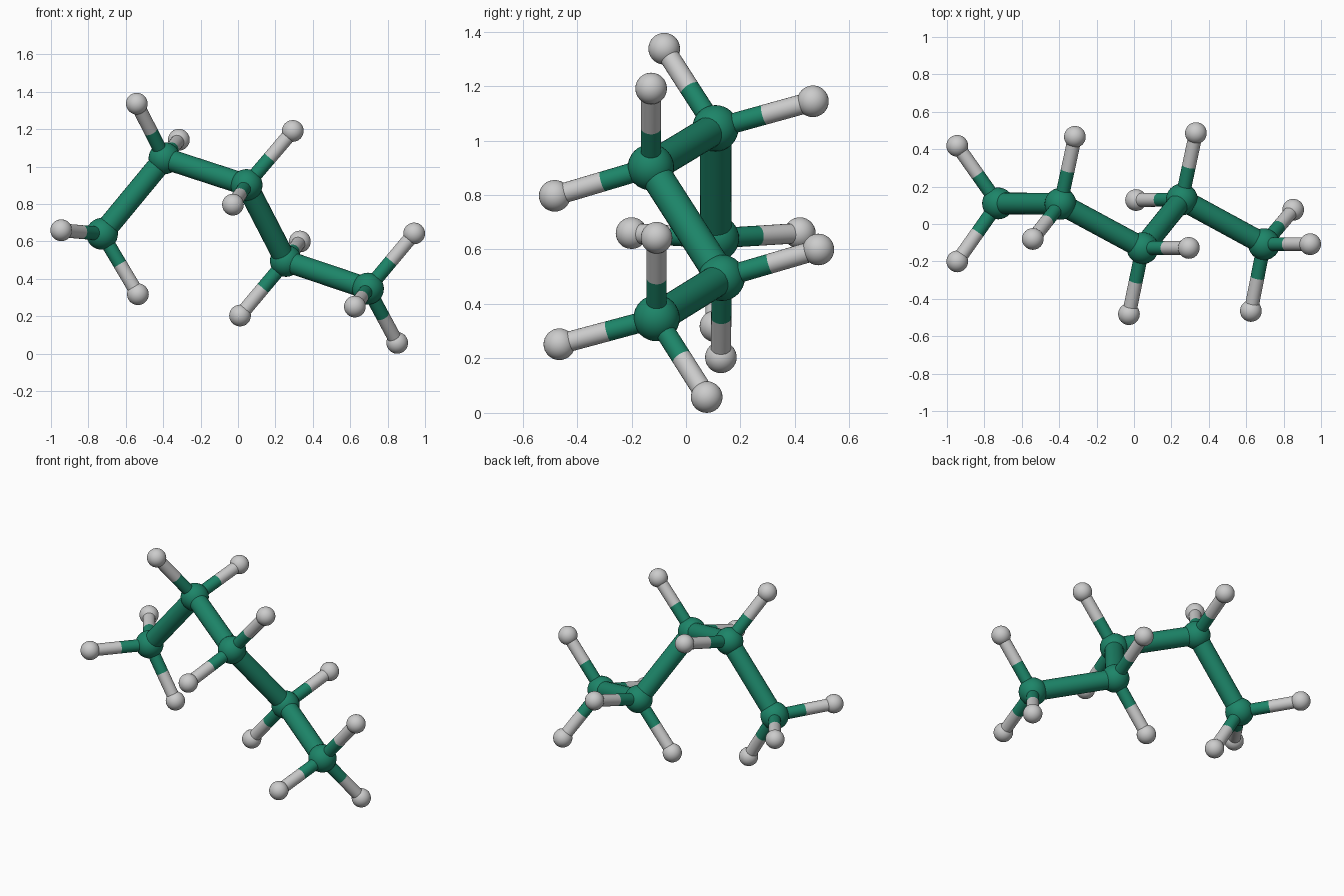
import bpy
from mathutils import Vector

if "Cube" in bpy.data.objects:
    bpy.data.objects.remove(bpy.data.objects["Cube"])

CARBON_R, HYDROGEN_R = 0.085, 0.058
CHAIN_R, BRANCH_R = 0.058, 0.037

green = bpy.data.materials.new("green")
green.diffuse_color = (0.012, 0.235, 0.14, 1)
green.use_nodes = True
green.node_tree.nodes["Principled BSDF"].inputs["Base Color"].default_value = green.diffuse_color


def finish(name, mat):
    ob = bpy.context.object
    ob.name = name
    if mat:
        ob.data.materials.append(mat)
    bpy.ops.object.shade_smooth_by_angle()
    return ob


def ball(name, centre, radius, mat=None):
    bpy.ops.mesh.primitive_uv_sphere_add(segments=32, ring_count=16, radius=radius, location=centre)
    return finish(name, mat)


def rod(name, a, b, radius, mat=None):
    d = b - a
    bpy.ops.mesh.primitive_cylinder_add(vertices=24, radius=radius, depth=d.length,
                                        location=(a + b) / 2,
                                        rotation=d.to_track_quat('Z', 'Y').to_euler())
    return finish(name, mat)


# Each carbon with the hydrogens attached to it, in chain order
chain = [
    ((-0.727, 0.11, 0.641), [(-0.945, 0.418, 0.66), (-0.945, -0.2, 0.66), (-0.535, 0.108, 0.318)]),
    ((-0.393, 0.108, 1.045), [(-0.541, -0.08, 1.337), (-0.316, 0.466, 1.144)]),
    ((0.046, -0.129, 0.902), [(0.293, -0.128, 1.191), (-0.027, -0.482, 0.797)]),
    ((0.256, 0.131, 0.496), [(0.331, 0.486, 0.6), (0.011, 0.128, 0.204)]),
    ((0.695, -0.108, 0.348), [(0.942, -0.108, 0.643), (0.625, -0.465, 0.252), (0.851, 0.076, 0.058)]),
]

previous = None
for i, (carbon, hydrogens) in enumerate(chain, 1):
    c = Vector(carbon)
    ball(f"carbon_{i}", c, CARBON_R, green)
    # Thick bond along the backbone
    if previous is not None:
        rod(f"chain_bond_{i - 1}", previous, c, CHAIN_R, green)
    previous = c
    # Thin two-tone bonds out to the hydrogens
    for j, hydrogen in enumerate(hydrogens, 1):
        h = Vector(hydrogen)
        mid = (c + h) / 2
        ball(f"hydrogen_{i}_{j}", h, HYDROGEN_R)
        rod(f"inner_bond_{i}_{j}", c, mid, BRANCH_R, green)
        rod(f"outer_bond_{i}_{j}", mid, h, BRANCH_R)
